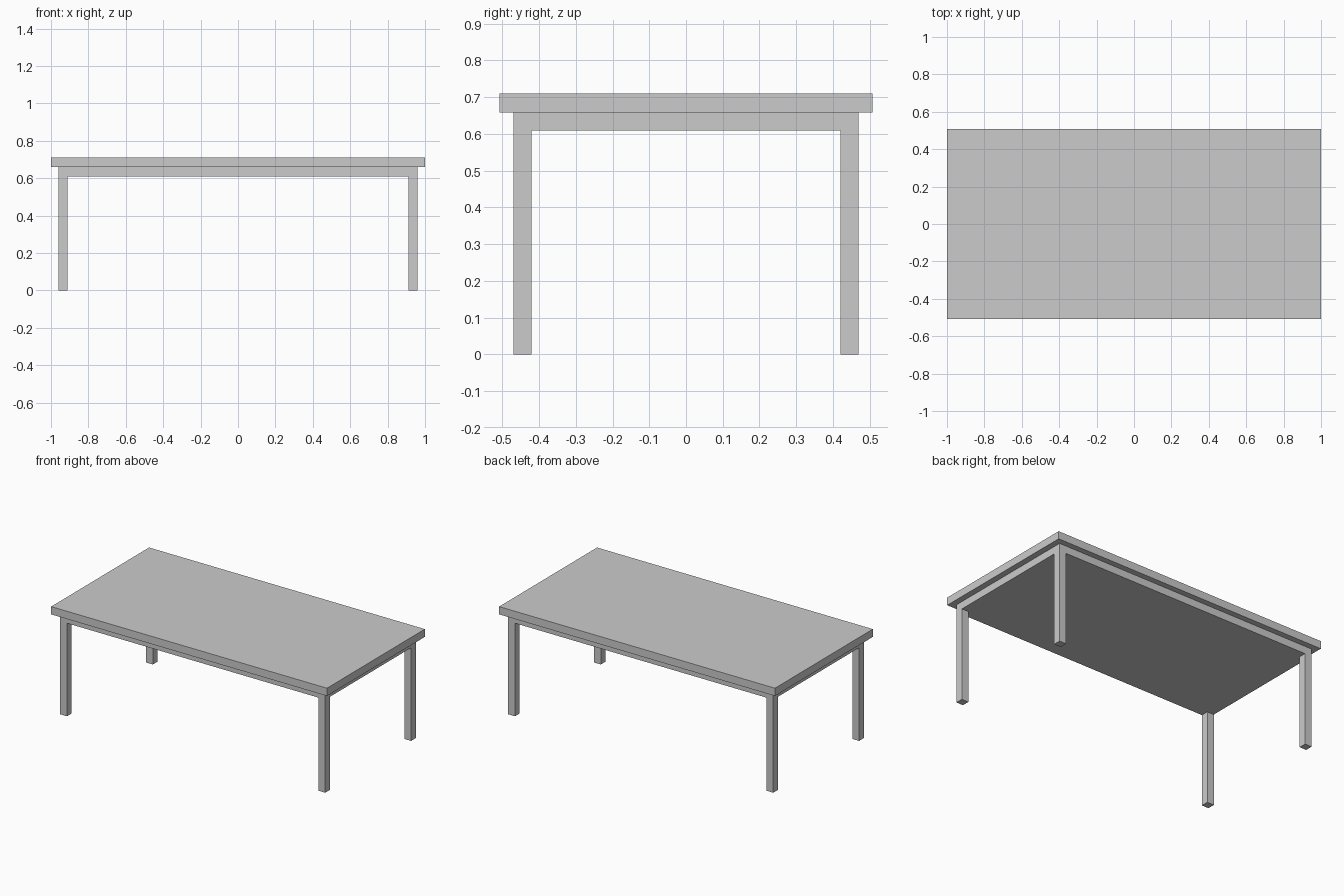
import bpy

if "Cube" in bpy.data.objects:
    bpy.data.objects.remove(bpy.data.objects["Cube"])


def box(name, lo, hi):
    """Axis-aligned box between two corners."""
    bpy.ops.mesh.primitive_cube_add(size=1, location=[(a + b) / 2 for a, b in zip(lo, hi)])
    ob = bpy.context.object
    ob.name = name
    ob.scale = [b - a for a, b in zip(lo, hi)]
    bpy.ops.object.transform_apply(location=False, rotation=False, scale=True)
    return ob


LEG_X, LEG_Y, LEG_W = 0.961, 0.469, 0.049
Z_BASE, Z_TOP, Z_END = 0.61, 0.659, 0.71

# Overhanging slab
box("tabletop", (-1, -0.507, Z_TOP), (1, 0.507, Z_END))

# Solid base panel under the slab, flush with the legs
box("base_panel", (-LEG_X, -LEG_Y, Z_BASE), (LEG_X, LEG_Y, Z_TOP))

# Four square corner legs
for sx, side in ((-1, "left"), (1, "right")):
    for sy, end in ((-1, "front"), (1, "back")):
        xs = sorted((sx * LEG_X, sx * (LEG_X - LEG_W)))
        ys = sorted((sy * LEG_Y, sy * (LEG_Y - LEG_W)))
        box(f"{end}_{side}_leg", (xs[0], ys[0], 0), (xs[1], ys[1], Z_BASE))
